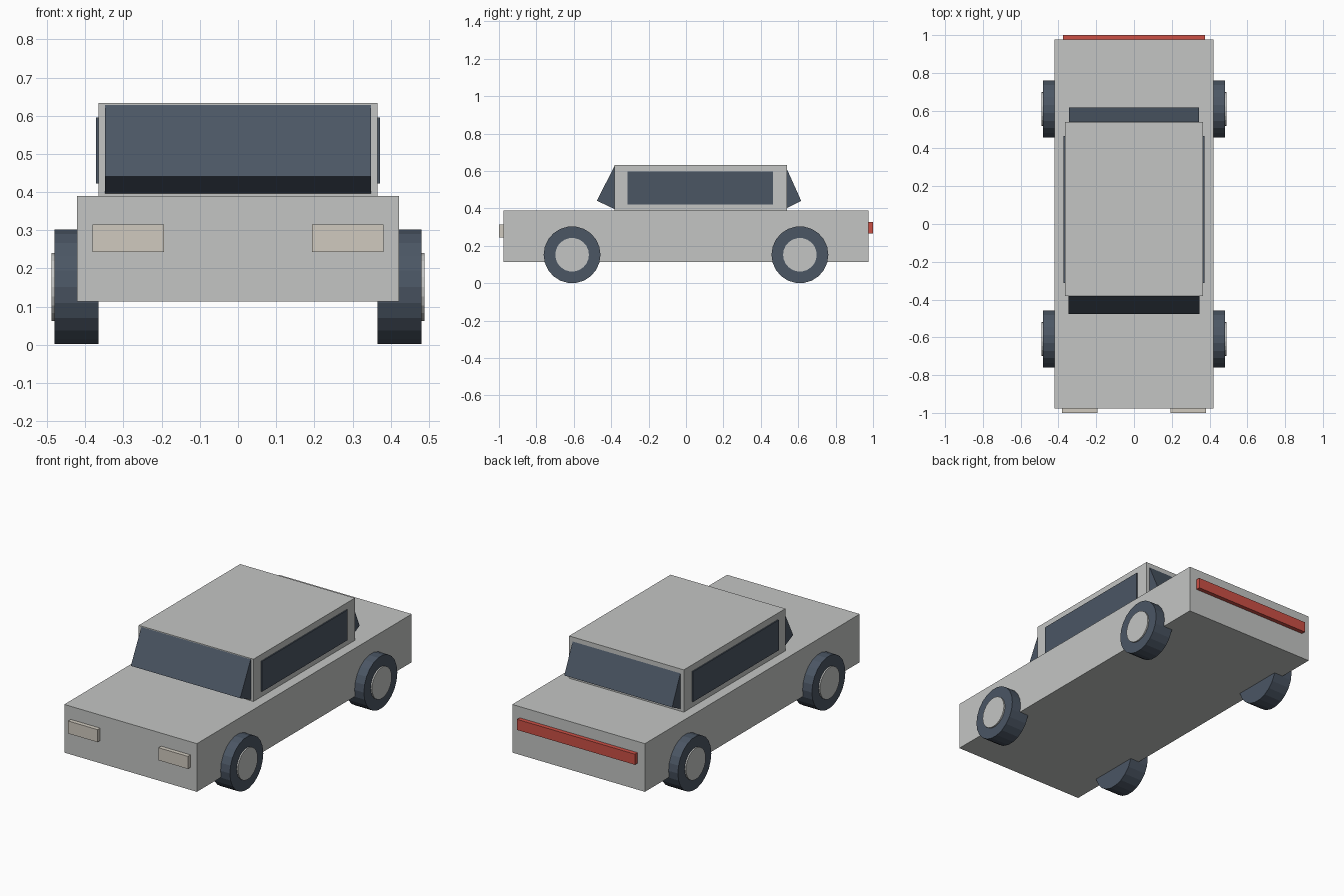
import bpy
import bmesh
import math
from mathutils import Matrix

if "Cube" in bpy.data.objects:
    bpy.data.objects.remove(bpy.data.objects["Cube"], do_unlink=True)


def material(name, rgb):
    mat = bpy.data.materials.new(name)
    mat.use_nodes = True
    mat.diffuse_color = (*rgb, 1)
    mat.node_tree.nodes["Principled BSDF"].inputs["Base Color"].default_value = (*rgb, 1)
    return mat


SILVER = material("silver paint", (0.55, 0.56, 0.55))
DARK = material("dark slate", (0.07, 0.093, 0.127))
CREAM = material("lamp cream", (0.63, 0.59, 0.52))
RED = material("tail red", (0.60, 0.08, 0.06))


def finish(name, bm, mat):
    bmesh.ops.recalc_face_normals(bm, faces=bm.faces)
    mesh = bpy.data.meshes.new(name)
    bm.to_mesh(mesh)
    bm.free()
    mesh.materials.append(mat)
    obj = bpy.data.objects.new(name, mesh)
    bpy.context.collection.objects.link(obj)
    return obj


def box(name, mat, x, y, z):
    """Box spanning the given (low, high) ranges."""
    bm = bmesh.new()
    spans = (x, y, z)
    centre = [(a + b) / 2 for a, b in spans]
    size = [b - a for a, b in spans]
    bmesh.ops.create_cube(bm, size=1, matrix=Matrix.Translation(centre) @ Matrix.Diagonal((*size, 1)))
    return finish(name, bm, mat)


def prism(name, mat, half_width, profile):
    """Side profile of (y, z) points extruded across the car."""
    bm = bmesh.new()
    face = bm.faces.new([bm.verts.new((-half_width, y, z)) for y, z in profile])
    new = bmesh.ops.extrude_face_region(bm, geom=[face])["geom"]
    verts = [v for v in new if isinstance(v, bmesh.types.BMVert)]
    bmesh.ops.translate(bm, verts=verts, vec=(2 * half_width, 0, 0))
    return finish(name, bm, mat)


def disc(name, mat, radius, x, y, z, sides):
    """Cylinder lying along x between two x positions."""
    bm = bmesh.new()
    place = Matrix.Translation((sum(x) / 2, y, z)) @ Matrix.Rotation(math.pi / 2, 4, "Y")
    bmesh.ops.create_cone(bm, cap_ends=True, segments=sides, radius1=radius,
                          radius2=radius, depth=abs(x[1] - x[0]), matrix=place)
    return finish(name, bm, mat)


# Body and cabin
box("lower_body", SILVER, (-0.422, 0.422), (-0.976, 0.976), (0.113, 0.39))
box("cabin", SILVER, (-0.365, 0.365), (-0.381, 0.541), (0.38, 0.633))

# Slanted glass wedges, sunk into the cabin
prism("windshield", DARK, 0.348, [(-0.381, 0.628), (-0.477, 0.441), (-0.381, 0.396), (-0.3, 0.45)])
prism("rear_window", DARK, 0.343, [(0.541, 0.607), (0.616, 0.44), (0.541, 0.403), (0.46, 0.45)])

# Tail light bar
box("tail_light", RED, (-0.375, 0.375), (0.97, 1.0), (0.265, 0.326))

# Mirrored parts
for side, s in (("left", 1), ("right", -1)):
    def span(a, b):
        return tuple(sorted((s * a, s * b)))

    box(side + "_side_window", DARK, span(0.36, 0.372), (-0.312, 0.466), (0.422, 0.596))
    box(side + "_headlight", CREAM, span(0.194, 0.381), (-1.0, -0.97), (0.243, 0.315))
    for end, y in (("front", -0.609), ("rear", 0.609)):
        disc(f"{end}_{side}_tire", DARK, 0.152, span(0.365, 0.481), y, 0.152, 22)
        disc(f"{end}_{side}_hub", SILVER, 0.09, span(0.47, 0.489), y, 0.152, 22)
